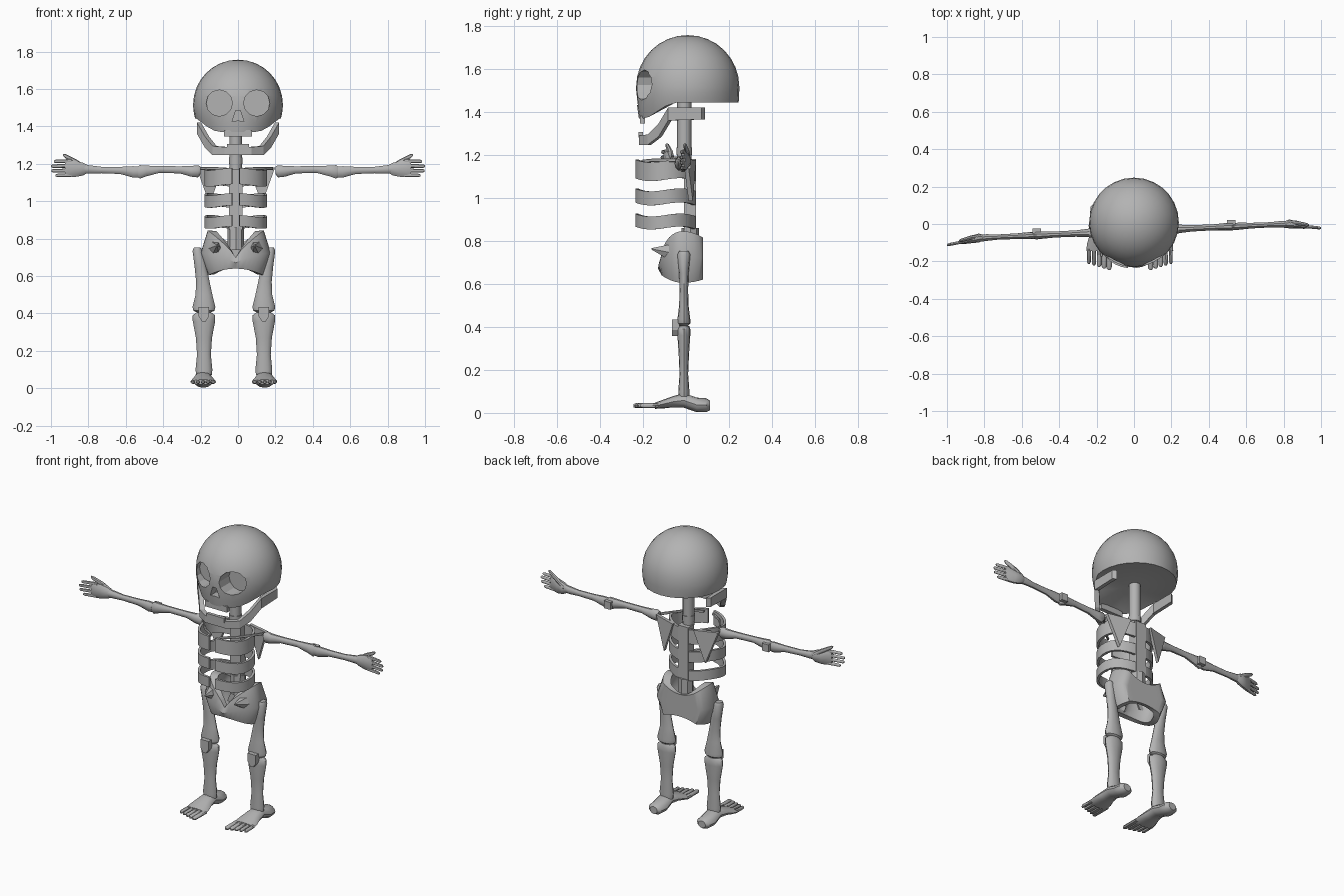
import bpy, bmesh, math
from mathutils import Vector

bone = bpy.data.materials.new("bone_grey")
bone.diffuse_color = (0.45, 0.45, 0.45, 1)
TAU = math.tau
BX = -0.012          # sideways offset of the trunk


def mesh_object(name, verts, faces, angle=40):
    me = bpy.data.meshes.new(name)
    me.from_pydata([tuple(v) for v in verts], [], faces)
    bm = bmesh.new()
    bm.from_mesh(me)
    bmesh.ops.recalc_face_normals(bm, faces=bm.faces)
    bm.to_mesh(me)
    bm.free()
    ob = bpy.data.objects.new(name, me)
    bpy.context.collection.objects.link(ob)
    me.materials.append(bone)
    bpy.ops.object.select_all(action='DESELECT')
    ob.select_set(True)
    bpy.context.view_layer.objects.active = ob
    if angle:
        bpy.ops.object.shade_smooth_by_angle(angle=math.radians(angle))
    return ob


def skin(name, rings, capped=True, looped=False, angle=40):
    """Join equal rings of points into one surface."""
    n, m = len(rings[0]), len(rings)
    faces = []
    for i in range(m if looped else m - 1):
        a, b = i * n, ((i + 1) % m) * n
        faces += [(a + j, a + (j + 1) % n, b + (j + 1) % n, b + j) for j in range(n)]
    if capped:
        faces += [tuple(range(n)), tuple(range((m - 1) * n, m * n))]
    return mesh_object(name, [p for r in rings for p in r], faces, angle)


def loft(name, stations, axis, n=10):
    """Stations are x, y, z and two radii across the given axis."""
    u, v = {'x': ((0, 1, 0), (0, 0, 1)), 'y': ((1, 0, 0), (0, 0, 1)),
            'z': ((1, 0, 0), (0, 1, 0))}[axis]
    u, v = Vector(u), Vector(v)
    rings = [[Vector((x, y, z)) + u * ra * math.cos(TAU * j / n) + v * rb * math.sin(TAU * j / n)
              for j in range(n)] for x, y, z, ra, rb in stations]
    return skin(name, rings)


def prism(name, profile, y0, y1):
    """Outline in x and z, extruded along y."""
    return skin(name, [[(x, y, z) for x, z in profile] for y in (y0, y1)], angle=0)


def box(name, x0, x1, y0, y1, z0, z1):
    return prism(name, [(x0, z0), (x1, z0), (x1, z1), (x0, z1)], y0, y1)


# Skull: dome above, face reaching lower than the back
N = 28
CY, CZ, R = 0.008, 1.517, 0.24
rings = []
for k in range(1, 9):
    a = k * math.pi / 16
    rings.append([(R * math.sin(a) * math.cos(TAU * j / N), CY + R * math.sin(a) * math.sin(TAU * j / N),
                   CZ + R * math.cos(a)) for j in range(N)])
for f in (0.35, 0.7, 1.0):
    ring = []
    for j in range(N):
        c, s = math.cos(TAU * j / N), math.sin(TAU * j / N)
        low = min(1.443, max(1.37, 1.37 + (R * s + 0.2) * 0.6))
        drop = (CZ - low) * f
        ring.append((c * (R - 1.9 * drop * drop), CY + s * (R - 0.6 * drop * drop), CZ - drop))
    rings.append(ring)
verts = [p for r in rings for p in r] + [(0, CY, CZ + R), (0, -0.05, 1.443)]
top, base, last = len(verts) - 2, len(verts) - 1, (len(rings) - 1) * N
faces = [(i * N + j, i * N + (j + 1) % N, (i + 1) * N + (j + 1) % N, (i + 1) * N + j)
         for i in range(len(rings) - 1) for j in range(N)]
faces += [(j, (j + 1) % N, top) for j in range(N)]
faces += [(last + j, last + (j + 1) % N, base) for j in range(N)]
skull = mesh_object("skull", verts, faces)

# Eye sockets and nose opening
cutters = [prism("eye_cutter", [(s * 0.1 + 0.07 * math.cos(TAU * j / 12), 1.525 + 0.07 * math.sin(TAU * j / 12))
                                for j in range(12)], -0.4, -0.13) for s in (-1, 1)]
cutters.append(prism("nose_cutter", [(-0.032, 1.425), (0, 1.432), (0.032, 1.425), (0.012, 1.485), (-0.012, 1.485)],
                     -0.4, -0.17))
bpy.context.view_layer.objects.active = skull
for c in cutters:
    m = skull.modifiers.new("opening", 'BOOLEAN')
    m.operation, m.solver, m.object = 'DIFFERENCE', 'EXACT', c
    bpy.ops.object.modifier_apply(modifier=m.name)
    bpy.data.objects.remove(c)

# Upper teeth and jaw
box("upper_teeth", -0.075, 0.075, -0.215, -0.19, 1.345, 1.38)
half = [(0.208, 0.08, 1.365, 1.42), (0.208, -0.075, 1.36, 1.42), (0.165, -0.12, 1.285, 1.345),
        (0.125, -0.17, 1.247, 1.295), (0.06, -0.21, 1.247, 1.29)]
path = half + [(-x, y, a, b) for x, y, a, b in reversed(half)]
skin("jaw", [[(x + math.copysign(0.011, x), y - 0.008, a), (x + math.copysign(0.011, x), y - 0.008, b),
              (x - math.copysign(0.011, x), y + 0.008, b), (x - math.copysign(0.011, x), y + 0.008, a)]
             for x, y, a, b in path], angle=0)
box("lower_teeth", -0.06, 0.06, -0.22, -0.2, 1.28, 1.307)

# Spine
loft("neck", [(BX, -0.008, 1.17, 0.033, 0.033), (BX, -0.008, 1.45, 0.033, 0.033)], 'z', 12)
loft("neck_disc", [(BX, -0.008, 1.2, 0.037, 0.037), (BX, -0.008, 1.235, 0.037, 0.037)], 'z', 12)
box("upper_spine", BX - 0.035, BX + 0.035, -0.01, 0.047, 0.85, 1.18)
loft("lower_spine", [(BX, 0.02, 0.74, 0.045, 0.04), (BX, 0.02, 0.86, 0.045, 0.04)], 'z', 8)
prism("tail_bone", [(BX - 0.075, 0.67), (BX + 0.075, 0.67), (BX + 0.035, 0.77), (BX - 0.035, 0.77)], 0.02, 0.06)

# Rib bands, open at the front
for z0, z1 in ((1.085, 1.172), (0.972, 1.037), (0.86, 0.92)):
    for s in (-1, 1):
        rings = []
        for k in range(15):
            t = math.radians(-83 + 166 * k / 14)
            c, d = s * math.cos(t), math.sin(t)
            w = 0.007 * math.sin(t * 3)
            rings.append([(BX + c * r, -0.095 + d * (r - 0.026), z + w)
                          for r, z in ((0.168, z0), (0.168, z1), (0.153, z1), (0.153, z0))])
        skin("rib", rings)

for s in (-1, 1):
    # Collar bone and shoulder blade
    loft("collar_bone", [(BX + s * 0.03, -0.2, 1.17, 0.008, 0.008), (BX + s * 0.11, -0.15, 1.175, 0.008, 0.008),
                         (BX + s * 0.2, -0.03, 1.175, 0.009, 0.009)], 'x', 8)
    tri = [(BX + s * 0.21, -0.005, 1.18), (BX + s * 0.07, 0.035, 1.175), (BX + s * 0.14, 0.02, 0.985)]
    skin("shoulder_blade", [[(x, y + d, z) for x, y, z in tri] for d in (-0.008, 0.012)], angle=0)
    loft("hip_point", [(BX + s * 0.11, -0.07, 0.745, 0.04, 0.045), (BX + s * 0.1, -0.16, 0.763, 0.004, 0.004)], 'y', 6)

# Pelvis: a bowl cut flat at the back with raised wings
N = 36
rings = [[] for _ in range(6)]
for j in range(N):
    c, s = math.cos(TAU * j / N), math.sin(TAU * j / N)
    a = abs(c)
    zt = 0.70 + 0.145 * a ** 0.8 if s < 0 else 0.775 + 0.07 * a ** 2
    zb = 0.64 - 0.035 * a ** 2
    for i, (fx, fy, z) in enumerate(((0.78, 0.85, zb), (1, 1, 0.5 * (zb + zt)), (0.8, 0.85, zt),
                                     (0.55, 0.6, zt - 0.005), (0.8, 0.75, 0.5 * (zb + zt)), (0.6, 0.62, zb + 0.005))):
        ry = 0.115 if s < 0 else 0.17
        cap = 0.08 if i < 3 else 0.055
        rings[i].append((BX + 0.187 * fx * c, min(cap, -0.015 + ry * fy * s), z))
skin("pelvis", rings, capped=False, looped=True)

# Legs
for s in (-1, 1):
    X = s * 0.16 - 0.022

    def leg(name, rows):
        loft(name, [(X + s * dx, -0.01, z, a, b) for dx, z, a, b in rows], 'z', 12)

    leg("thigh", [(0.036, 0.752, 0.018, 0.022), (0.034, 0.735, 0.027, 0.03), (0.018, 0.65, 0.032, 0.022),
                  (0.006, 0.57, 0.036, 0.02), (0, 0.5, 0.045, 0.022), (0, 0.435, 0.061, 0.03),
                  (0, 0.415, 0.056, 0.03), (0, 0.405, 0.035, 0.02)])
    leg("shin", [(0, 0.405, 0.04, 0.025), (0, 0.39, 0.06, 0.03), (0, 0.36, 0.06, 0.03), (0, 0.27, 0.043, 0.024),
                 (0, 0.18, 0.037, 0.02), (0, 0.1, 0.045, 0.026), (0, 0.07, 0.042, 0.025)])
    prism("knee_cap", [(X - 0.028, 0.435), (X + 0.028, 0.435), (X + 0.028, 0.385), (X + 0.01, 0.358),
                       (X - 0.01, 0.358), (X - 0.028, 0.385)], -0.065, -0.03)
    # Foot and toes
    F = X + s * 0.004
    loft("foot", [(F, 0.112, 0.035, 0.025, 0.022), (F, 0.095, 0.036, 0.045, 0.032), (F, 0.05, 0.037, 0.05, 0.034),
                  (F, -0.01, 0.058, 0.045, 0.034), (F, -0.06, 0.052, 0.052, 0.026), (F, -0.11, 0.04, 0.066, 0.02),
                  (F, -0.145, 0.033, 0.068, 0.014)], 'y', 12)
    for k in range(5):
        tx = F + s * 0.027 * (k - 2)
        tip = -0.245 + 0.008 * k
        r = 0.014 - 0.001 * k
        loft("toe", [(tx, -0.13, 0.034, r, 0.011), (tx + s * 0.001, tip + 0.01, 0.034, r, 0.011),
                     (tx + s * 0.001, tip, 0.033, r * 0.5, 0.006)], 'y', 8)

# Arms
for s in (-1, 1):
    def arm(name, rows, n=10):
        loft(name, [(s * x, -0.037 + 0.045 * s * x - 0.03 * max(0, (x - 0.8) / 0.2) + dy, z, a, b)
                    for x, dy, z, a, b in rows], 'x', n)

    arm("upper_arm", [(0.2, 0, 1.165, 0.018, 0.022), (0.215, 0, 1.16, 0.026, 0.034), (0.25, 0, 1.16, 0.022, 0.03),
                      (0.31, 0, 1.168, 0.017, 0.02), (0.42, 0, 1.17, 0.016, 0.019), (0.49, 0, 1.162, 0.02, 0.03),
                      (0.525, 0, 1.157, 0.022, 0.038), (0.54, 0, 1.157, 0.015, 0.025)])
    arm("forearm", [(0.535, 0, 1.157, 0.018, 0.03), (0.56, 0, 1.157, 0.019, 0.032), (0.63, 0, 1.165, 0.015, 0.02),
                    (0.73, 0, 1.167, 0.014, 0.018), (0.79, 0, 1.17, 0.018, 0.023), (0.82, 0, 1.172, 0.018, 0.025)])
    ey = -0.037 + 0.045 * s * 0.52
    box("elbow_cap", s * 0.52 - 0.022, s * 0.52 + 0.022, ey + 0.01, ey + 0.036, 1.135, 1.18)
    # Palm, fingers and thumb
    arm("palm", [(0.8, 0, 1.172, 0.014, 0.02), (0.83, 0.004, 1.172, 0.024, 0.036), (0.87, 0.004, 1.173, 0.02, 0.045),
                 (0.91, 0, 1.176, 0.013, 0.046), (0.925, 0, 1.176, 0.009, 0.04)])
    for k, tip in enumerate((0.975, 0.997, 1.0, 0.985)):
        z = 1.138 + 0.025 * k
        arm("finger", [(0.89, 0, z + 0.002, 0.009, 0.011), (tip - 0.008, 0, z, 0.008, 0.009),
                       (tip, 0, z, 0.004, 0.005)], 8)
    arm("thumb", [(0.82, 0.012, 1.18, 0.012, 0.016), (0.87, 0.014, 1.212, 0.012, 0.015),
                  (0.925, 0.01, 1.243, 0.009, 0.011), (0.935, 0.01, 1.248, 0.004, 0.006)], 8)
